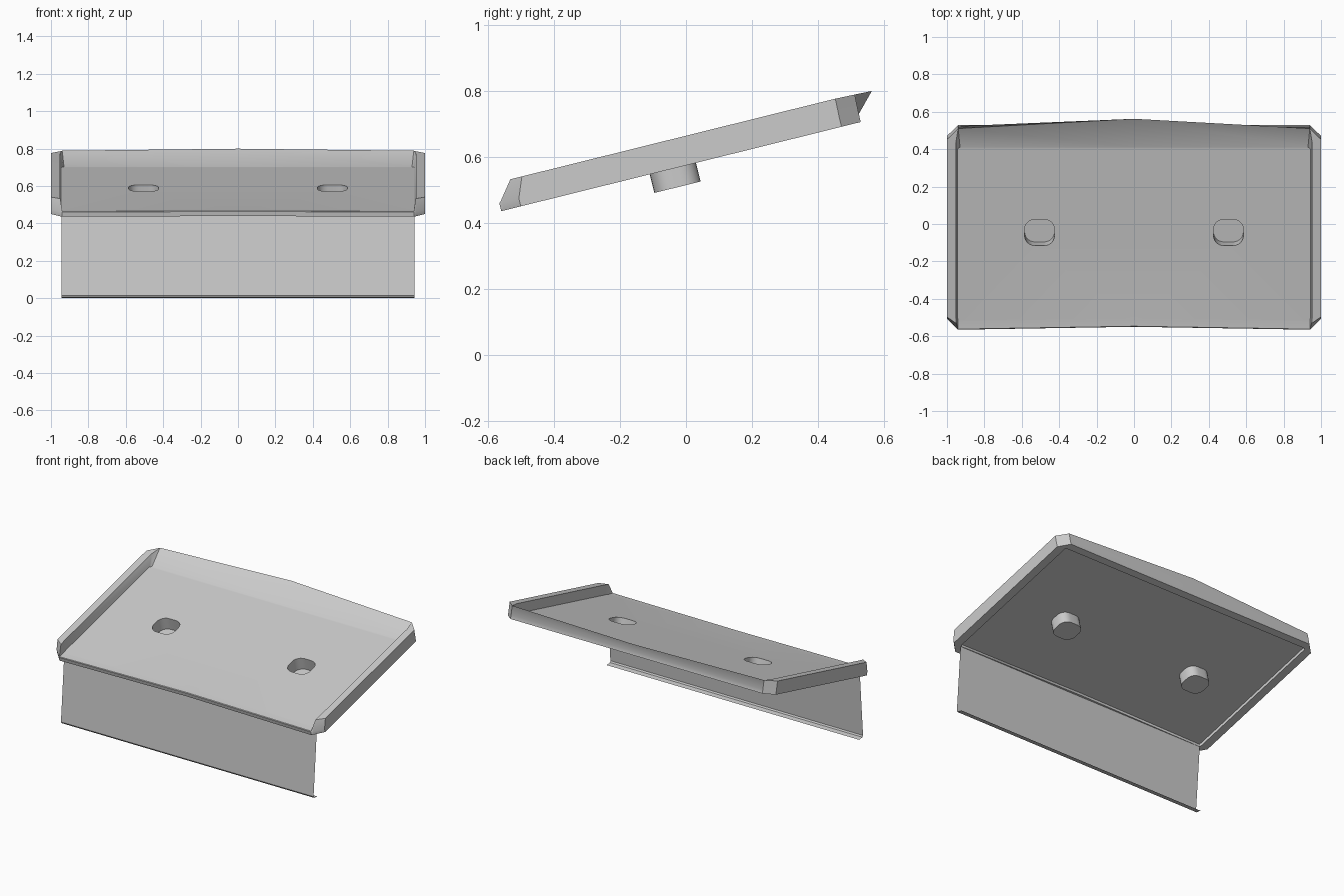
import bpy, bmesh, math
from mathutils import Matrix

if "Cube" in bpy.data.objects:
    bpy.data.objects.remove(bpy.data.objects["Cube"])

# Tray frame: tilted plane, local coordinates (x, along slope, height above underside)
TILT = Matrix.Translation((0, 0, 0.574)) @ Matrix.Rotation(math.atan(0.248), 4, 'X')


def finish(name, bm, matrix=Matrix(), recalc=True):
    bmesh.ops.remove_doubles(bm, verts=bm.verts, dist=1e-5)
    if recalc:
        bmesh.ops.recalc_face_normals(bm, faces=bm.faces)
    bm.transform(matrix)
    me = bpy.data.meshes.new(name)
    bm.to_mesh(me)
    bm.free()
    ob = bpy.data.objects.new(name, me)
    bpy.context.collection.objects.link(ob)
    return ob


def smooth(ob, angle=40):
    bpy.ops.object.select_all(action='DESELECT')
    ob.select_set(True)
    bpy.context.view_layer.objects.active = ob
    bpy.ops.object.shade_smooth_by_angle(angle=math.radians(angle))


def loft(rings, caps=(True, True)):
    bm = bmesh.new()
    loops = [[bm.verts.new(p) for p in r] for r in rings]
    n = len(loops[0])
    for a, b in zip(loops, loops[1:]):
        for i in range(n):
            j = (i + 1) % n
            q = [a[i], a[j], b[j], b[i]]
            co = {tuple(round(c, 5) for c in v.co) for v in q}
            if len(co) > 2:
                bm.faces.new(q)
    if caps[0]:
        bm.faces.new(loops[0][::-1])
    if caps[1]:
        bm.faces.new(loops[-1])
    return bm


def mirrored(half):
    return half + [(-x, y, z) for x, y, z in half[-2:0:-1]]


def flat(pts, z):
    return mirrored([(x, y, z) for x, y in pts])


# Tray: rings from underside recess, round the rim, to the inner floor
under = [(0, .50), (.935, .50), (.945, .49), (.945, -.51), (.942, -.516), (.935, -.52), (0, -.51)]
outer = [(0, .545), (.94, .545), (1, .485), (1, -.515), (.95, -.566), (.94, -.576), (0, -.56)]
front = [(.94, -.572, .028), (0, -.556, .028)]
rim_out = [(0, .60, .083), (.94, .547, .085), (1, .487, .087), (1, -.49, .087), (.95, -.526, .087)] + front
rim_in = rim_out[:2] + [(.952, .475, .086), (.952, -.49, .087), (.95, -.526, .087)] + front
floor = [(0, .43), (.93, .43), (.943, .42), (.943, -.50), (.942, -.522), (.94, -.53), (0, -.515)]
tray = finish("tray", loft([flat(under, .02), flat(under, 0), flat(outer, 0), flat(outer, .025),
                            mirrored(rim_out), mirrored(rim_in), flat(floor, .025)]), TILT)


# Rounded wells sunk through the floor
def well_ring(cx, z, hx=.08, hy=.072, r=.055, seg=6):
    pts = []
    for k, (sx, sy) in enumerate([(1, 1), (-1, 1), (-1, -1), (1, -1)]):
        for i in range(seg + 1):
            a = math.radians(90 * (k + i / seg))
            pts.append((cx + sx * (hx - r) + r * math.cos(a),
                        -.041 + sy * (hy - r) + r * math.sin(a), z))
    return pts


for side, cx in (("left", -.505), ("right", .505)):
    cutter = finish("well_cutter_" + side, loft([well_ring(cx, -.03), well_ring(cx, .06)]), TILT)
    mod = tray.modifiers.new("well_hole", 'BOOLEAN')
    mod.operation = 'DIFFERENCE'
    mod.solver = 'EXACT'
    mod.object = cutter
    bpy.context.view_layer.objects.active = tray
    bpy.ops.object.modifier_apply(modifier=mod.name)
    bpy.data.objects.remove(cutter)
    smooth(finish("well_" + side, loft([well_ring(cx, -.058), well_ring(cx, .025)], (True, False)), TILT))
smooth(tray)

# Thin front panel with a small folded foot
bm = bmesh.new()
profile = [(-.505, .465), (-.541, .014), (-.535, .004), (-.50, 0)]
rows = [[bm.verts.new((x, y, z)) for x in (-.943, .943)] for y, z in profile]
for a, b in zip(rows, rows[1:]):
    bm.faces.new((a[0], b[0], b[1], a[1]))
smooth(finish("front_panel", bm, recalc=False), 30)
